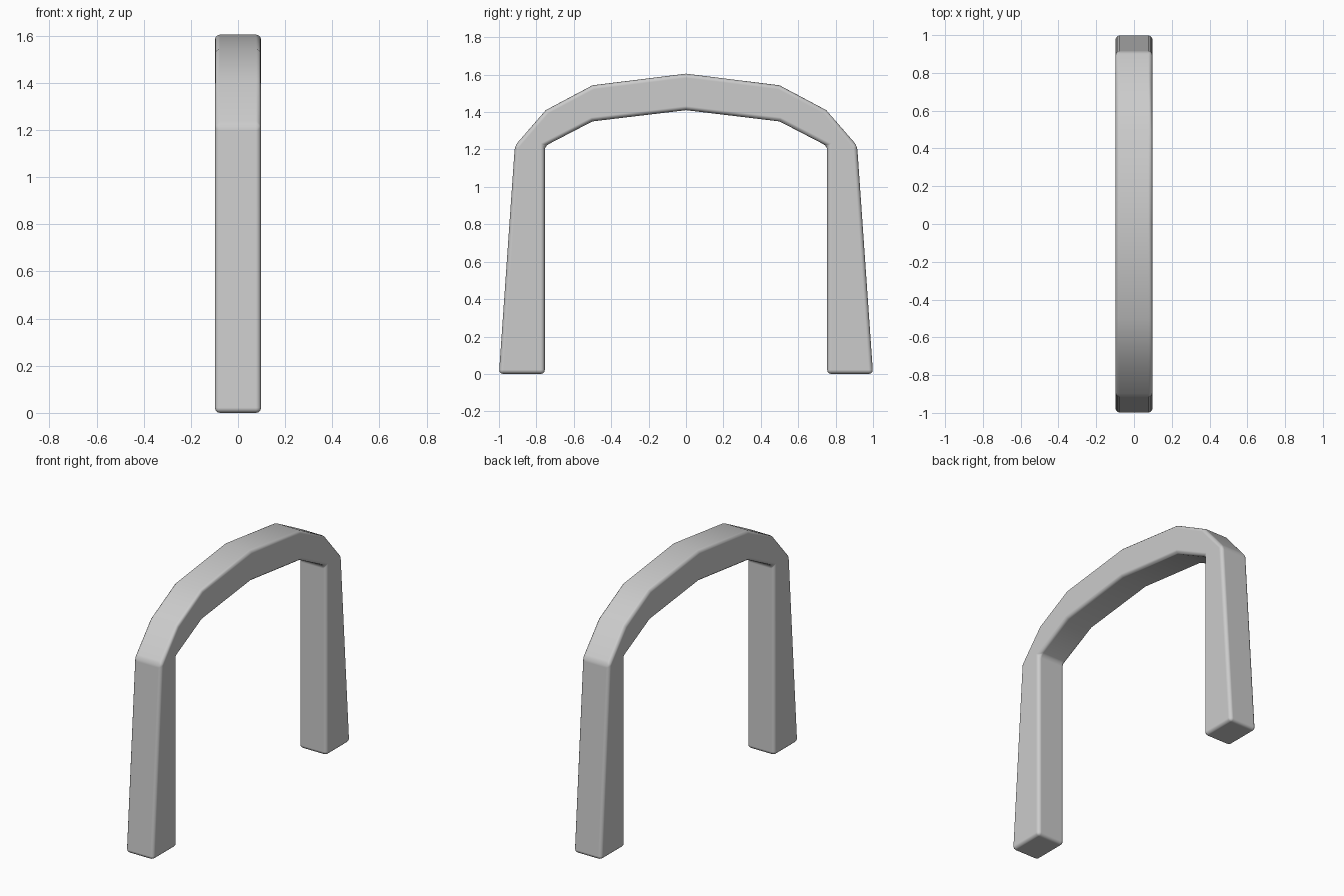
import bpy, bmesh

if "Cube" in bpy.data.objects:
    bpy.data.objects.remove(bpy.data.objects["Cube"])

# Half profile of the arch in (y, z): outer edge up, inner edge down
outer = [(1.0, 0.0), (0.915, 1.22), (0.75, 1.41), (0.5, 1.543)]
inner = [(0.5, 1.35), (0.755, 1.218), (0.755, 0.0)]
top, under = (0.0, 1.605), (0.0, 1.41)


def mirrored(points):
    return [(-y, z) for y, z in reversed(points)]


profile = outer + [top] + mirrored(outer) + mirrored(inner) + [under] + inner

# Extrude the profile through the arch thickness
bm = bmesh.new()
face = bm.faces.new([bm.verts.new((-0.098, y, z)) for y, z in profile])
result = bmesh.ops.extrude_face_region(bm, geom=[face])
new_verts = [g for g in result["geom"] if isinstance(g, bmesh.types.BMVert)]
bmesh.ops.translate(bm, verts=new_verts, vec=(0.196, 0, 0))
bmesh.ops.recalc_face_normals(bm, faces=bm.faces)

mesh = bpy.data.meshes.new("arch")
bm.to_mesh(mesh)
bm.free()
arch = bpy.data.objects.new("arch", mesh)
bpy.context.collection.objects.link(arch)

# Softly rounded edges
bevel = arch.modifiers.new("rounded_edges", "BEVEL")
bevel.width = 0.022
bevel.segments = 3
bevel.limit_method = "ANGLE"
bevel.angle_limit = 0.6
bevel.harden_normals = True
for polygon in mesh.polygons:
    polygon.use_smooth = True
